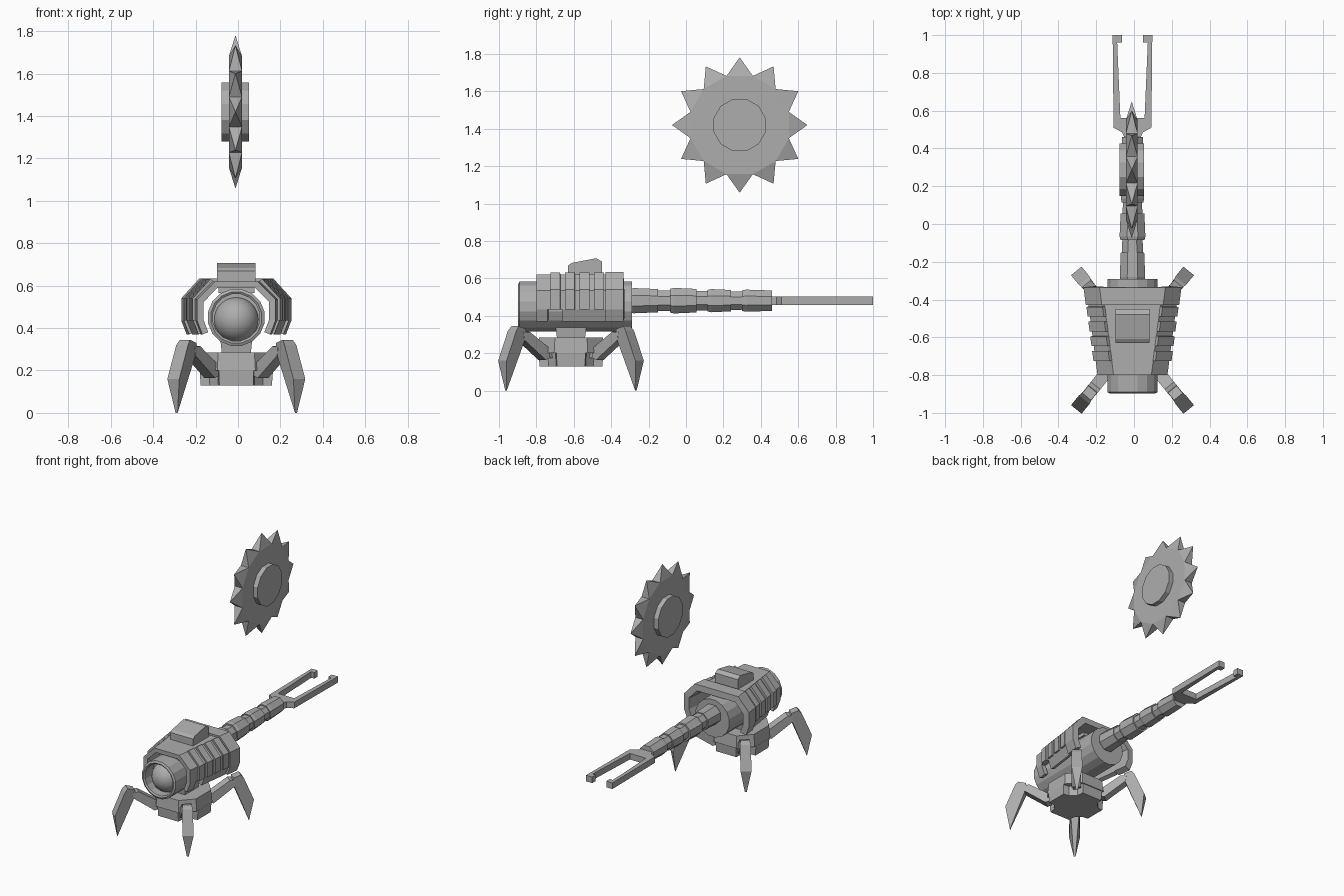
import bpy, bmesh
from math import sin, cos, pi
from mathutils import Vector

cube = bpy.data.objects.get("Cube")
if cube:
    bpy.data.objects.remove(cube)

CX = -0.008          # centre line of the machine
BASE_Y = -0.615      # centre of the turret base

grey = bpy.data.materials.new("plain_grey")
grey.use_nodes = True
grey.diffuse_color = (0.42, 0.42, 0.42, 1)
grey.node_tree.nodes["Principled BSDF"].inputs["Base Color"].default_value = (0.42, 0.42, 0.42, 1)


def finish(name, bm, fix=True):
    if fix:
        bmesh.ops.recalc_face_normals(bm, faces=bm.faces)
    mesh = bpy.data.meshes.new(name)
    bm.to_mesh(mesh)
    bm.free()
    mesh.materials.append(grey)
    obj = bpy.data.objects.new(name, mesh)
    bpy.context.collection.objects.link(obj)
    return obj


def loft(name, rings):
    """Closed skin through equal-length rings, capped at both ends."""
    bm = bmesh.new()
    loops = [[bm.verts.new(p) for p in ring] for ring in rings]
    n = len(loops[0])
    for a, b in zip(loops, loops[1:]):
        for i in range(n):
            j = (i + 1) % n
            bm.faces.new((a[i], a[j], b[j], b[i]))
    bm.faces.new(loops[0])
    bm.faces.new(loops[-1])
    return finish(name, bm)


def lathe_y(name, profile, z, n):
    """Rings of (radius, y) around a front-to-back axis."""
    angles = [2 * pi * (i + 0.5) / n for i in range(n)]
    return loft(name, [[(CX + r * cos(a), y, z + r * sin(a)) for a in angles]
                       for r, y in profile])


def prism_z(name, outline, z0, z1, top=1.0, cy=0.0):
    """Upright prism; top scales the upper outline."""
    return loft(name, [[(CX + x * s, cy + y * s, z) for x, y in outline]
                       for z, s in ((z0, 1), (z1, top))])


def box_outline(hx, hy):
    return [(-hx, -hy), (hx, -hy), (hx, hy), (-hx, hy)]


# Main body tube with a recessed front and round lens
lathe_y("body_tube", [(0.112, -0.80), (0.112, -0.89), (0.122, -0.897),
                      (0.136, -0.89), (0.136, -0.29)], 0.45, 16)
bm = bmesh.new()
bmesh.ops.create_uvsphere(bm, u_segments=32, v_segments=16, radius=0.105)
bmesh.ops.translate(bm, verts=bm.verts, vec=(CX, -0.79, 0.44))
for f in bm.faces:
    f.smooth = True
finish("front_lens", bm)


# Armour shell: open-bottomed, tapering toward the front
def half_profile(y, grow):
    w = 0.185 + (y + 0.80) * 0.13 + grow
    return [(w - 0.085, 0.62 + grow), (w, 0.535 + grow * 0.4),
            (w, 0.435), (w - 0.025, 0.37)]


def armour(name, y0, y1, grow, thick, first=0, last=3, sides=(0,)):
    """side 0 spans the whole arch, -1 and 1 make one flank only."""
    for side in sides:
        bm = bmesh.new()
        rows = []
        for y in (y0, y1):
            half = half_profile(y, grow)[first:last + 1]
            left = [(-x, z) for x, z in reversed(half)]
            pts = {0: left + half, -1: left, 1: half}[side]
            rows.append([bm.verts.new((CX + x, y, z)) for x, z in pts])
        a, b = rows
        for i in range(len(a) - 1):
            bm.faces.new((a[i], a[i + 1], b[i + 1], b[i]))
        tag = {0: "", -1: "_right", 1: "_left"}[side]
        mod = finish(name + tag, bm, False).modifiers.new("thickness", "SOLIDIFY")
        mod.thickness = thick
        mod.offset = -1
        mod.use_even_offset = True


armour("armour_shell", -0.80, -0.40, 0.0, 0.03, last=2)
armour("armour_rear_band", -0.43, -0.335, 0.014, 0.045)
for k, (y0, y1) in enumerate([(-0.80, -0.74), (-0.66, -0.43)]):
    armour(f"armour_lip_{k}", y0, y1, 0.0, 0.03, first=2, sides=(-1, 1))
for k in range(4):
    y = -0.725 + k * 0.078
    armour(f"armour_rib_{k}", y, y + 0.052, 0.012, 0.02, last=2, first=0, sides=(-1, 1))

# Roof box with a sloping top, and the spacer beneath the shell
roof = [(-0.63, 0.61), (-0.63, 0.67), (-0.61, 0.683), (-0.48, 0.708),
        (-0.45, 0.69), (-0.45, 0.61)]
loft("roof_box", [[(CX + x, y, z) for y, z in roof] for x in (-0.09, 0.09)])
prism_z("shell_spacer", box_outline(0.085, 0.17), 0.565, 0.61, cy=-0.6)

# Tail barrel: stepped octagonal segments with slimmer collars
for k, (y0, y1, r) in enumerate([(-0.30, -0.15, 0.073), (-0.085, 0.055, 0.074),
                                 (0.115, 0.24, 0.067), (0.30, 0.46, 0.064)]):
    lathe_y(f"tail_segment_{k}", [(r * 0.93, y0), (r, y0 + 0.02), (r * 0.92, y1)], 0.481, 8)
lathe_y("tail_core", [(0.062, -0.30), (0.05, 0.45)], 0.481, 8)

# Two-pronged fork at the end of the tail
half = [(0.04, 0.45), (0.055, 0.485), (0.1, 0.51), (0.105, 1.0), (0.056, 1.0),
        (0.056, 0.96), (0.081, 0.96), (0.064, 0.56)]
prism_z("tail_fork", half + [(-x, y) for x, y in reversed(half)], 0.459, 0.503)

# Turret base: notched block, platform and neck
quarter = [(0.168, 0.075), (0.125, 0.08), (0.085, 0.12), (0.08, 0.168)]
notched = []
for sx, sy in ((1, 1), (-1, 1), (-1, -1), (1, -1)):
    part = [(sx * x, sy * y) for x, y in quarter]
    notched += part if sx * sy > 0 else part[::-1]
prism_z("base_block", notched, 0.13, 0.20, 1.03, BASE_Y)
octagon = [(0.172, 0.09), (0.09, 0.18)]
plate = octagon + [(-x, y) for x, y in octagon[::-1]]
plate += [(-x, -y) for x, y in plate]
prism_z("base_platform", plate, 0.20, 0.285, 0.95, BASE_Y)
prism_z("base_neck", box_outline(0.068, 0.075), 0.28, 0.34, 1.1, BASE_Y)


# Four splayed legs: arm, knee cover and pointed blade
def leg_part(name, profile, widths, d):
    side = Vector((-d.y, d.x, 0))
    rings = []
    for s in (-1, 1):
        rings.append([Vector((CX, BASE_Y, z)) + d * r + side * (s * w)
                      for (r, z), w in zip(profile, widths)])
    loft(name, rings)


blade = [(0.335, 0.33), (0.385, 0.345), (0.405, 0.32), (0.472, 0.16), (0.447, 0.0), (0.33, 0.295)]
arm = [(0.17, 0.225), (0.31, 0.315), (0.35, 0.31), (0.345, 0.27), (0.20, 0.165), (0.17, 0.175)]
strut = [(0.10, 0.24), (0.19, 0.23), (0.20, 0.18), (0.10, 0.17)]
for sy, end in ((-1, "front"), (1, "rear")):
    for sx, flank in ((-1, "right"), (1, "left")):
        d = Vector((sx * 0.63, sy * 0.777, 0))
        leg = f"{end}_{flank}_leg"
        leg_part(leg + "_blade", blade, [0.03, 0.03, 0.036, 0.036, 0.006, 0.03], d)
        leg_part(leg + "_arm", arm, [0.032] * 6, d)
        leg_part(leg + "_strut", strut, [0.022] * 4, d)

# Floating saw wheel: twelve-sided disc, pyramid teeth and hub
SAW = Vector((-0.012, 0.287, 1.42))


def wheel_point(x, r, step):
    a = pi * step / 12
    return SAW + Vector((x, r * cos(a), r * sin(a)))


bm = bmesh.new()
rims = [[bm.verts.new(wheel_point(x, 0.272, 2 * k + 1)) for k in range(12)]
        for x in (-0.031, 0.031)]
for rim in rims:
    bm.faces.new(rim)
for k in range(12):
    tip = bm.verts.new(wheel_point(0, 0.362, 2 * k + 2))
    n = (k + 1) % 12
    corners = [rims[0][k], rims[0][n], rims[1][n], rims[1][k]]
    for i in range(4):
        bm.faces.new((corners[i], corners[(i + 1) % 4], tip))
finish("saw_wheel", bm)
loft("saw_hub", [[wheel_point(x, 0.144, 2 * k + 1) for k in range(12)]
                 for x in (-0.065, 0.065)])
